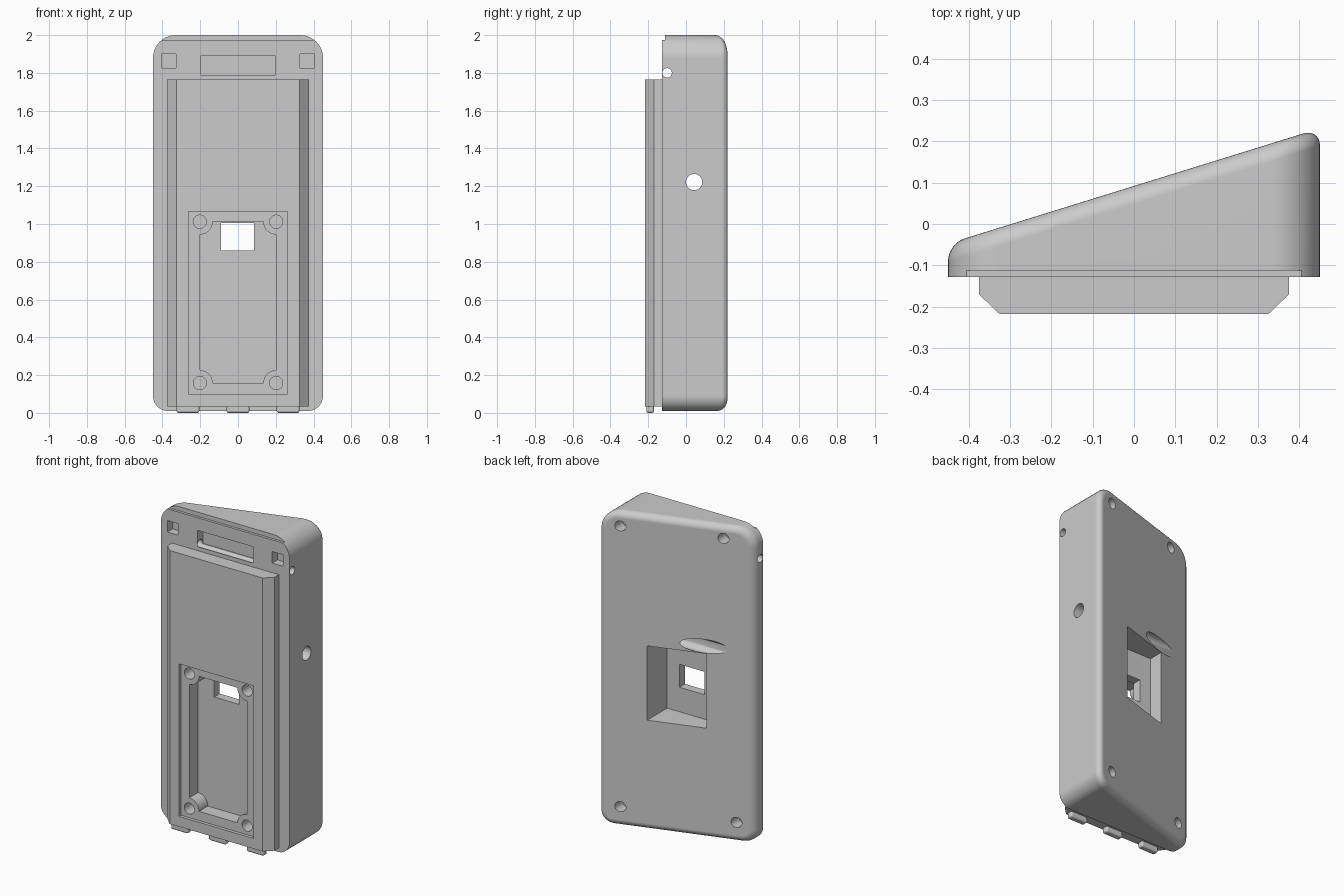
import bpy, bmesh
from math import sin, cos, pi, radians

cube = bpy.data.objects.get("Cube")
if cube:
    bpy.data.objects.remove(cube, do_unlink=True)

grey = bpy.data.materials.new("plain_grey")
grey.use_nodes = True
colour = (0.6, 0.6, 0.6, 1)
grey.diffuse_color = colour
grey.node_tree.nodes["Principled BSDF"].inputs["Base Color"].default_value = colour

FRONT = -0.128    # front face of the body
PANEL = -0.218    # front face of the raised panel


def back(x):
    """Depth of the slanted back at x."""
    return 0.092 + 0.31 * x


def arc(cx, cz, r, start, end, n=10):
    return [(cx + r * cos(radians(start + (end - start) * i / n)),
             cz + r * sin(radians(start + (end - start) * i / n))) for i in range(n + 1)]


def make(name, bm):
    bmesh.ops.recalc_face_normals(bm, faces=bm.faces)
    mesh = bpy.data.meshes.new(name)
    bm.to_mesh(mesh)
    bm.free()
    mesh.materials.append(grey)
    obj = bpy.data.objects.new(name, mesh)
    bpy.context.collection.objects.link(obj)
    return obj


def prism(name, pts, to_a, to_b, rim_bevel=0):
    """Join two copies of a 2D outline, each placed in space by a function."""
    bm = bmesh.new()
    a = [bm.verts.new(to_a(u, v)) for u, v in pts]
    b = [bm.verts.new(to_b(u, v)) for u, v in pts]
    bm.faces.new(a)
    cap = bm.faces.new(b)
    for i in range(len(pts)):
        j = (i + 1) % len(pts)
        bm.faces.new((a[i], a[j], b[j], b[i]))
    if rim_bevel:
        bmesh.ops.recalc_face_normals(bm, faces=bm.faces)
        bmesh.ops.bevel(bm, geom=list(cap.edges), offset=rim_bevel, segments=8,
                        profile=0.5, affect='EDGES')
    return make(name, bm)


def along_y(name, pts, y0, y1):
    return prism(name, pts, lambda u, v: (u, y0, v), lambda u, v: (u, y1, v))


def box(name, x0, x1, y0, y1, z0, z1):
    return along_y(name, [(x0, z0), (x1, z0), (x1, z1), (x0, z1)], y0, y1)


def hole_y(x, z, r, y0, y1):
    return along_y("hole_cutter", arc(x, z, r, 0, 348.75, 31), y0, y1)


def hole_x(y, z, r):
    return prism("cross_hole_cutter", arc(y, z, r, 0, 352.5, 47),
                 lambda u, v: (-0.6, u, v), lambda u, v: (0.6, u, v))


def cut(cutter, *targets):
    cutter.hide_render = True
    for obj in targets:
        bpy.context.view_layer.objects.active = obj
        mod = obj.modifiers.new("cut", 'BOOLEAN')
        mod.operation = 'DIFFERENCE'
        mod.solver = 'EXACT'
        mod.object = cutter
        bpy.ops.object.modifier_apply(modifier=mod.name)
    bpy.data.objects.remove(cutter, do_unlink=True)


# Wedge body with rounded corners and a rounded back rim
outline = (arc(0.33, 1.88, 0.12, 0, 90) + arc(-0.33, 1.88, 0.12, 90, 180)
           + arc(-0.37, 0.09, 0.08, 180, 270) + arc(0.37, 0.09, 0.08, 270, 360))
body = prism("wedge_body", outline, lambda u, v: (u, FRONT, v),
             lambda u, v: (u, back(u), v), rim_bevel=0.042)

# Raised front panel with chamfered long edges
section = [(0.375, -0.12), (0.375, -0.17), (0.325, PANEL),
           (-0.325, PANEL), (-0.375, -0.17), (-0.375, -0.12)]
panel = prism("front_panel", section, lambda u, v: (u, v, 0.035),
              lambda u, v: (u, v, 1.765))

# Step along the top front edge
cut(box("lip_cutter", -0.6, 0.6, -0.3, -0.112, 1.973, 2.1), body)

# Slot and square sockets above the panel
cut(box("slot_cutter", -0.195, 0.195, -0.3, -0.073, 1.79, 1.893), body)
for s in (-1, 1):
    x = s * 0.367
    cut(box("socket_cutter", x - 0.038, x + 0.038, -0.3, -0.075, 1.826, 1.899), body)

# Shallow recess, then the deep pocket that leaves round corner bosses
cut(box("recess_cutter", -0.262, 0.262, -0.3, -0.198, 0.1, 1.065), panel)
w, low, high, r = 0.202, 0.158, 1.012, 0.068
pocket = (arc(w, high, r, 270, 180) + arc(-w, high, r, 360, 270)
          + arc(-w, low, r, 90, 0) + arc(w, low, r, 180, 90))
cut(along_y("pocket_cutter", pocket, -0.3, -0.11), panel, body)
for x in (-w, w):
    for z in (low, high):
        cut(hole_y(x, z, 0.035, -0.3, -0.108), panel, body)

# Back pocket and the window joining it to the front
cut(box("back_pocket_cutter", -0.17, 0.17, -0.055, 0.4, 0.705, 1.175), body)
cut(box("window_cutter", -0.09, 0.085, -0.16, 0, 0.86, 1.005), body)

# Screw holes in the slanted back
for x, z in ((0.325, 0.135), (-0.343, 0.135), (0.325, 1.91), (-0.268, 1.92)):
    cut(hole_y(x, z, 0.032, back(x) - 0.07, 0.5), body)

# Holes running from side to side
cut(hole_x(-0.1, 1.8, 0.025), body)
cut(hole_x(0.043, 1.222, 0.043), body)

# Three feet below the panel
feet = []
for label, x in (("right", -0.265), ("middle", 0), ("left", 0.265)):
    foot = box(label + "_foot", x - 0.06, x + 0.06, -0.21, -0.17, 0, 0.04)
    mod = foot.modifiers.new("round", 'BEVEL')
    mod.width = 0.01
    mod.segments = 3
    feet.append(foot)

# Smooth curved parts, keep edges crisp
for obj in [body, panel] + feet:
    bpy.ops.object.select_all(action='DESELECT')
    obj.select_set(True)
    bpy.context.view_layer.objects.active = obj
    bpy.ops.object.shade_smooth_by_angle(angle=radians(30))
    mod = obj.modifiers.new("even_normals", 'WEIGHTED_NORMAL')
    mod.keep_sharp = True
